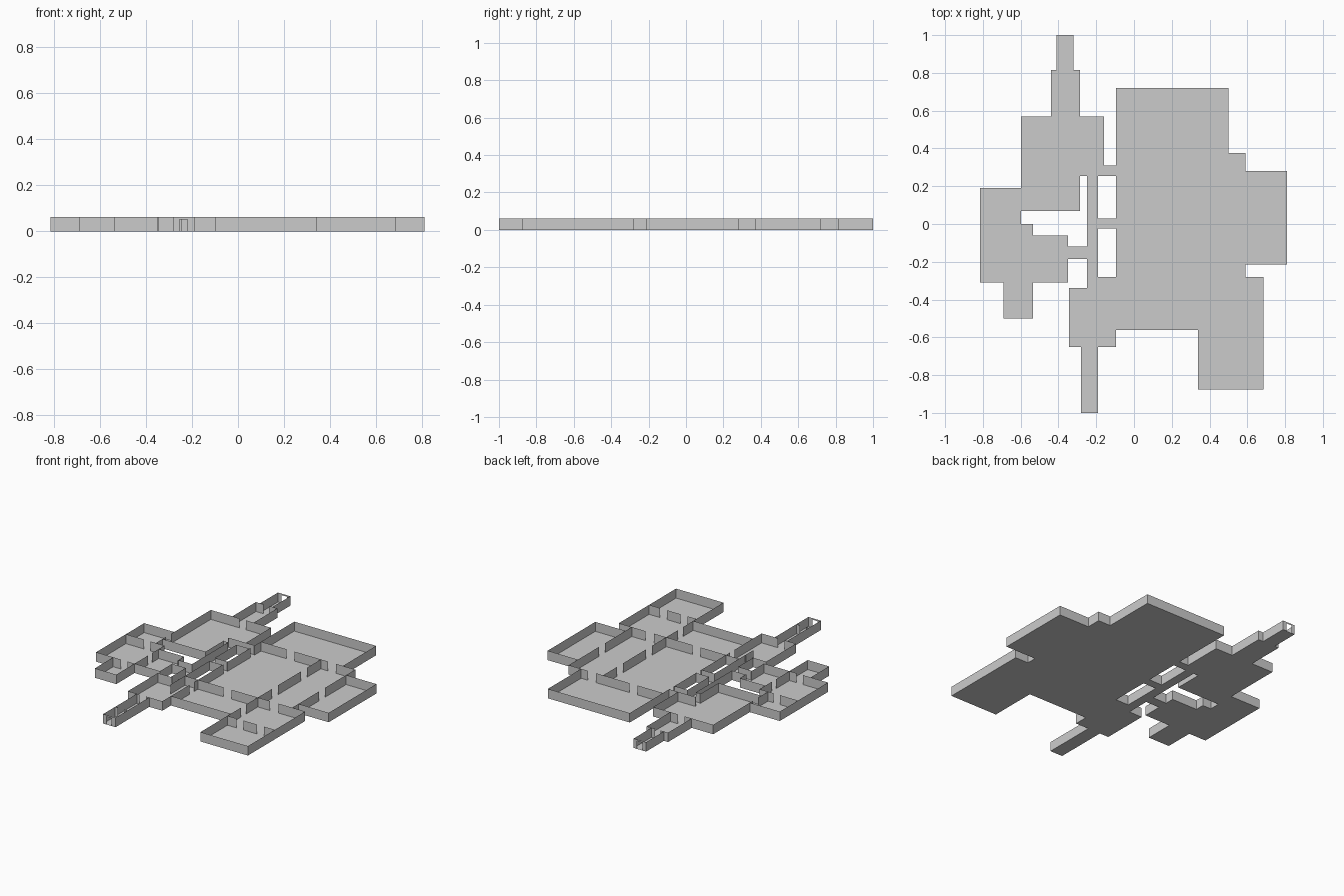
import bpy, bmesh

if "Cube" in bpy.data.objects:
    bpy.data.objects.remove(bpy.data.objects["Cube"])

H = 0.062        # wall height
LINTEL = 0.052   # top of the outer door openings


def rect(x0, y0, x1, y1):
    return [(x0, y0), (x1, y0), (x1, y1), (x0, y1)]


# Room outlines
rooms = {
    "north_porch": rect(-.41, .815, -.32, 1),
    "north_lobby": rect(-.44, .57, -.285, .815),
    "northwest_hall": [(-.597, .07), (-.285, .07), (-.285, .31), (-.16, .31), (-.16, .57), (-.597, .57)],
    "west_room": rect(-.815, 0, -.597, .19),
    "southwest_room": rect(-.815, -.31, -.535, 0),
    "southwest_annex": rect(-.535, -.31, -.35, -.06),
    "southwest_closet": rect(-.69, -.5, -.535, -.31),
    "corridor": [(-.25, -.34), (-.19, -.34), (-.19, -.025), (-.095, -.025), (-.095, .03),
                 (-.19, .03), (-.19, .255), (-.095, .255), (-.095, .31), (-.285, .31),
                 (-.285, .255), (-.25, .255), (-.25, -.12), (-.35, -.12), (-.35, -.185),
                 (-.25, -.185)],
    "south_lobby": [(-.345, -.65), (-.095, -.65), (-.095, -.28), (-.19, -.28),
                    (-.19, -.34), (-.345, -.34)],
    "south_passage": rect(-.28, -.875, -.19, -.65),
    "south_porch": rect(-.28, -1, -.19, -.875),
    "north_room": rect(-.095, .375, .5, .72),
    "centre_room": rect(-.095, -.28, .34, .375),
    "south_room": rect(-.095, -.56, .34, -.28),
    "east_corridor": rect(.34, -.28, .59, .375),
    "east_room": rect(.59, -.215, .81, .28),
    "southeast_room": rect(.34, -.595, .685, -.28),
    "southeast_annex": rect(.34, -.875, .685, -.595),
}

# Door openings: (axis held constant, its value, centre along wall, width, has lintel)
doors = [
    ("y", 1, -.365, .04, True), ("y", -1, -.237, .035, True),
    ("y", .815, -.365, .04, False), ("y", .57, -.365, .045, False),
    ("x", -.597, .13, .05, False), ("y", 0, -.66, .045, False),
    ("x", -.535, -.15, .045, False), ("x", -.35, -.152, .045, False),
    ("y", -.31, -.61, .045, False), ("x", -.285, .283, .04, False),
    ("x", -.095, .283, .04, False), ("x", -.095, .003, .04, False),
    ("y", -.34, -.22, .045, False), ("x", -.095, -.345, .05, False),
    ("y", -.65, -.237, .045, False), ("y", -.875, -.237, .045, False),
    ("y", .375, .12, .06, False), ("y", .375, .42, .06, False),
    ("y", -.28, .12, .06, False), ("y", -.28, .46, .06, False),
    ("x", .34, -.1, .06, False), ("x", .34, .2, .06, False),
    ("x", .59, .03, .06, False), ("x", .34, -.43, .05, False),
    ("y", -.595, .43, .05, False), ("y", -.595, .58, .05, False),
]


def make_object(name, bm):
    mesh = bpy.data.meshes.new(name)
    bm.to_mesh(mesh)
    bm.free()
    bpy.context.collection.objects.link(bpy.data.objects.new(name, mesh))


# Floors, one per room
lines = {("x", -.19): [(-.43, -.34)]}   # free-standing stub wall in the south lobby
for name, pts in rooms.items():
    bm = bmesh.new()
    bm.faces.new([bm.verts.new((x, y, 0)) for x, y in pts])
    make_object(name + "_floor", bm)
    for (x0, y0), (x1, y1) in zip(pts, pts[1:] + pts[:1]):
        key, span = (("x", x0), (y0, y1)) if x0 == x1 else (("y", y0), (x0, x1))
        lines.setdefault(key, []).append(tuple(sorted(span)))

# Walls: shared edges merged into one sheet, then opened at the doors
bm = bmesh.new()


def panel(axis, c, a, b, z0, z1):
    corners = [(a, z0), (b, z0), (b, z1), (a, z1)]
    bm.faces.new([bm.verts.new((c, t, z) if axis == "x" else (t, c, z)) for t, z in corners])


for (axis, c), spans in lines.items():
    merged = []
    for a, b in sorted(spans):
        if merged and a <= merged[-1][1]:
            merged[-1][1] = max(b, merged[-1][1])
        else:
            merged.append([a, b])
    for a, b in merged:
        here = sorted(d for d in doors if d[:2] == (axis, c) and a < d[2] < b)
        for _, _, mid, width, lintel in here:
            panel(axis, c, a, mid - width / 2, 0, H)
            a = mid + width / 2
            if lintel:
                panel(axis, c, mid - width / 2, a, LINTEL, H)
        panel(axis, c, a, b, 0, H)
bmesh.ops.remove_doubles(bm, verts=bm.verts, dist=1e-5)
make_object("room_walls", bm)
